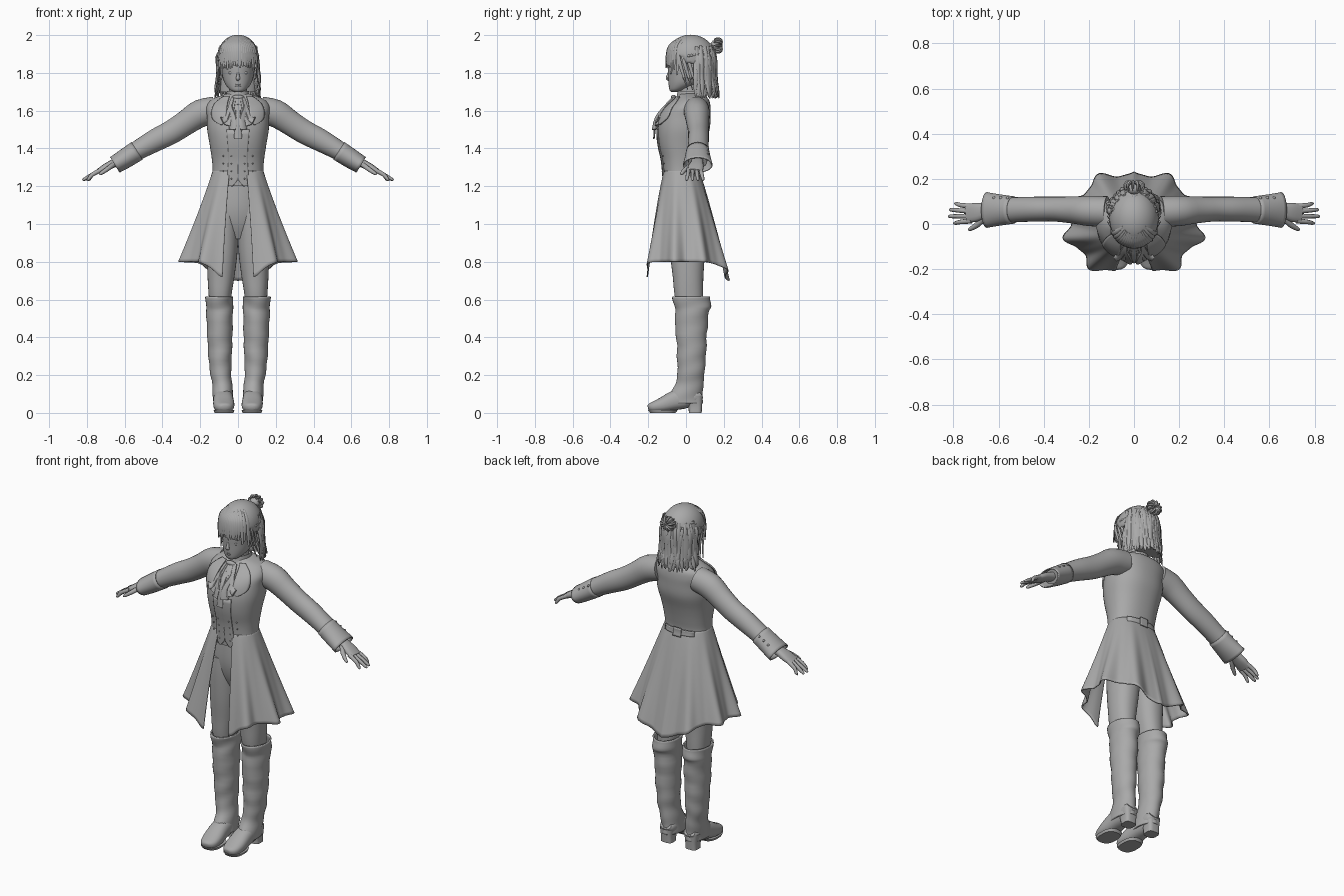
import bpy, bmesh, math, random
from mathutils import Vector, Matrix

random.seed(4)
if "Cube" in bpy.data.objects:
    bpy.data.objects.remove(bpy.data.objects["Cube"])
GREY = (0.4, 0.4, 0.4, 1)
clay = bpy.data.materials.new("plain grey")
clay.use_nodes = True
clay.diffuse_color = GREY
clay.node_tree.nodes["Principled BSDF"].inputs["Base Color"].default_value = GREY

def spline(rows, n=4):
    """Smoothly resample a list of equal-length rows."""
    out, last = [], len(rows) - 1
    for i in range(last):
        a, b, c, d = (Vector(rows[min(max(j, 0), last)]) for j in range(i - 1, i + 3))
        for t in (k / n for k in range(n)):
            out.append(b + (c - a) * (t / 2) + (2 * a - 5 * b + 4 * c - d) * (t * t / 2)
                       + (3 * b - a - 3 * c + d) * (t ** 3 / 2))
    return out + [Vector(rows[-1])]

def bridge(bm, rings, closed=True, caps=True):
    """Skin a list of point rings with quads."""
    loops = [[bm.verts.new(p) for p in ring] for ring in rings]
    n = len(loops[0])
    for low, high in zip(loops, loops[1:]):
        for i in range(n if closed else n - 1):
            j = (i + 1) % n
            bm.faces.new((low[i], low[j], high[j], high[i]))
    if caps and closed:
        bm.faces.new(loops[0][::-1])
        bm.faces.new(loops[-1])

def rounded(value, power):
    return math.copysign(abs(value) ** (2 / power), value)

def oval(centre, u, v, seg, power):
    angles = [math.tau * i / seg for i in range(seg)]
    return [centre + u * rounded(math.cos(a), power) + v * rounded(math.sin(a), power) for a in angles]

def column(bm, rows, power=2, caps=True, seg=32, slouch=0):
    """Upright loft; rows are z, centre x, half width, front y, back y."""
    rings = []
    for z, cx, rx, front, back in spline(rows):
        mid = Vector((cx, (front + back) / 2, z))
        ring = oval(mid, Vector((rx, 0, 0)), Vector((0, (back - front) / 2, 0)), seg, power)
        waves = [math.sin(z * 62 + 2 * math.cos(math.tau * i / seg + 1)) + math.sin(z * 37 + 9 * i / seg)
                 * math.sin(math.tau * i / seg) for i in range(seg)]
        rings.append([p + (p - mid) * slouch * w for p, w in zip(ring, waves)])
    bridge(bm, rings, caps=caps)

def tube(bm, rows, hint, seg=8, power=2, caps=True):
    """Loft along a path; rows are x, y, z, width, thickness (along the hint)."""
    rows = spline(rows, 3)
    pts = [Vector(r[:3]) for r in rows]
    rings = []
    for i, r in enumerate(rows):
        along = (pts[min(i + 1, len(pts) - 1)] - pts[max(i - 1, 0)]).normalized()
        u = along.cross(Vector(hint)).normalized()
        v = u.cross(along).normalized()
        rings.append(oval(pts[i], u * max(r[3], .001), v * max(r[4], .001), seg, power))
    bridge(bm, rings, caps=caps)

def blob(bm, loc, size, seg=12):
    bmesh.ops.create_uvsphere(bm, u_segments=seg, v_segments=max(seg // 2, 6), radius=1,
                              matrix=Matrix.Translation(loc) @ Matrix.Diagonal((*size, 1)))

def finish(bm, name, mirror=False, solid=0):
    bmesh.ops.recalc_face_normals(bm, faces=bm.faces)
    mesh = bpy.data.meshes.new(name)
    bm.to_mesh(mesh)
    bm.free()
    mesh.materials.append(clay)
    mesh.shade_smooth()
    mesh.set_sharp_from_angle(angle=math.radians(50))
    ob = bpy.data.objects.new(name, mesh)
    bpy.context.scene.collection.objects.link(ob)
    if solid:
        mod = ob.modifiers.new("thickness", 'SOLIDIFY')
        mod.thickness, mod.offset = solid, 0
    if mirror:
        ob.modifiers.new("mirror", 'MIRROR')

def make(name, builder, *args, mirror=False, solid=0, **kw):
    bm = bmesh.new()
    builder(bm, *args, **kw)
    finish(bm, name, mirror, solid)

# Coat body
BODY = [(1.2, 0, .15, -.115, .09), (1.27, 0, .135, -.12, .07), (1.34, 0, .138, -.127, .08),
        (1.42, 0, .15, -.145, .1), (1.5, 0, .163, -.15, .125), (1.57, 0, .165, -.135, .13),
        (1.62, 0, .168, -.1, .13), (1.66, 0, .14, -.055, .12), (1.69, 0, .06, -.035, .085)]
POWER = 2.3
make("coat_body", column, BODY, POWER, seg=48)
BODY_FINE = spline(BODY)

def body_point(x, z, side, gap):
    """Point on the coat body surface; side is -1 for front, 1 for back."""
    low, high = next(p for p in zip(BODY_FINE, BODY_FINE[1:]) if z <= p[1][0])
    rx, front, back = low.lerp(high, (z - low[0]) / (high[0] - low[0]))[2:5]
    depth = (1 - min(abs(x / rx), 1) ** POWER) ** (1 / POWER)
    return Vector((x, (front + back) / 2 + side * ((back - front) / 2 * depth + gap), z))

def strip(bm, rows, side, gap):
    """Sheet lying on the coat body; rows are start x, end x, z."""
    bridge(bm, [[body_point(a + (b - a) * i / 8, z, side, gap) for i in range(9)]
                for a, b, z in spline(rows)], closed=False)

# Flared coat skirt with folds, open at the front
def skirt(bm):
    rings, start, cols, top = [], .3, 160, 1.29
    for t in (k / 28 for k in range(29)):
        ring, power = [], POWER - .3 * t
        for i in range(cols + 1):
            a = start + (math.tau - 2 * start) * i / cols
            m = min(a, math.tau - a)
            hem = .8 - .08 * math.exp(-((m - start) / .22) ** 2) - .1 * math.exp(-((m - math.pi) / .55) ** 2)
            fold = 1 + t ** 1.2 * (.08 * math.cos(9.5 * (m - 2.62)) + .02 * math.cos(19 * m))
            ring.append(Vector(((.128 + .167 * t) * fold * rounded(math.sin(a), power),
                                -.025 * (1 - t) - (.09 + .14 * t ** .9) * fold * rounded(math.cos(a), power),
                                top + (hem - top) * t)))
        rings.append(ring)
    bridge(bm, rings, closed=False)

make("coat_skirt", skirt, solid=.006)

# Lapels, waistcoat, back belt, neck band
make("lapel", strip, [(.045, .075, 1.675), (.055, .12, 1.64), (.06, .138, 1.6), (.065, .135, 1.56),
                      (.075, .11, 1.535), (.085, .09, 1.525)], -1, .008, mirror=True, solid=.008)
make("waistcoat", strip, [(.03, .035, 1.2), (.012, .052, 1.22), (0, .056, 1.25), (0, .05, 1.36), (0, .06, 1.5)],
     -1, .004, mirror=True, solid=.006)
make("back_belt", strip, [(-.095, .095, 1.255), (-.095, .095, 1.285)], 1, .006, solid=.008)
make("belt_buckle", strip, [(-.025, .025, 1.245), (-.025, .025, 1.295)], 1, .012, solid=.008)
make("neck_collar", column, [(1.65, 0, .075, -.055, .1), (1.68, 0, .06, -.045, .09), (1.705, 0, .056, -.042, .085)],
     caps=False, solid=.006)
bm = bmesh.new()
for z in (1.24, 1.28, 1.32, 1.36):
    for x in (.035, .078):
        blob(bm, body_point(x, z, -1, .006), (.004, .004, .004), 8)
for i in range(3):
    blob(bm, Vector((.56 + .03 * i, .115, 1.405 - .018 * i)), (.007, .008, .006), 8)
finish(bm, "buttons", mirror=True)

# Pleated neck frill, two layers
bm = bmesh.new()
for count, spread, bottom, out in ((7, .085, 1.5, -.156), (3, .03, 1.45, -.17)):
    for i in range(count):
        s = 2 * i / (count - 1) - 1
        tube(bm, [(.025 * s, -.062, 1.67, .01, .008), (.04 * s, -.11, 1.62, .012, .007),
                  (spread * .75 * s, out + .015, 1.56, .016, .007),
                  (spread * s, out, bottom + .05 * s * s, .021, .004)], (.5 * s, -1, .3), power=3)
blob(bm, (0, -.066, 1.67), (.033, .014, .014))
finish(bm, "neck_frill")

# Sleeves, cuffs and hands
ALONG_Y = (0, 1, 0)
make("sleeve", tube, [(.12, .055, 1.605, .07, .068), (.2, .058, 1.585, .073, .067), (.27, .062, 1.54, .066, .06),
                      (.35, .066, 1.488, .063, .055), (.43, .066, 1.447, .06, .055),
                      (.5, .064, 1.408, .054, .055), (.57, .062, 1.367, .048, .056), (.63, .062, 1.33, .038, .05)],
     ALONG_Y, seg=28, mirror=True)
make("cuff", tube, [(.535, .062, 1.387, .052, .058), (.6, .062, 1.345, .049, .067), (.652, .062, 1.313, .045, .076)],
     ALONG_Y, seg=28, caps=False, mirror=True, solid=.006)
bm = bmesh.new()
tube(bm, [(.61, .06, 1.34, .024, .03), (.66, .058, 1.32, .022, .034), (.7, .052, 1.3, .02, .042),
          (.74, .046, 1.278, .014, .04)], ALONG_Y, seg=16, power=2.5)
for base, tip, reach in ((.078, .09, .795), (.056, .063, .818), (.035, .034, .822), (.014, .004, .8)):
    tube(bm, [(.72, base, 1.289, .012, .012), (.77, (base + tip) / 2, 1.262, .011, .01),
              (reach - .008, tip, 1.237, .008, .008), (reach, tip, 1.23, .003, .003)], ALONG_Y)
tube(bm, [(.66, .035, 1.315, .015, .014), (.69, .0, 1.292, .013, .013), (.725, -.022, 1.268, .009, .009),
          (.735, -.025, 1.262, .003, .003)], (0, 0, 1))
finish(bm, "hand", mirror=True)

# Trousers
make("trouser_hips", column, [(.92, 0, .07, -.05, .06), (1, 0, .14, -.085, .1), (1.1, 0, .148, -.103, .11),
                              (1.25, 0, .115, -.1, .06)])
make("trouser_leg", column, [(.5, .097, .05, -.035, .085), (.62, .095, .06, -.06, .09), (.72, .09, .071, -.07, .092),
                             (.85, .083, .08, -.085, .1), (1, .077, .08, -.095, .105), (1.1, .07, .07, -.095, .1)],
     2.2, mirror=True)

# Tall slouched boots
make("boot_shaft", column, [(.05, .078, .05, -.105, .086), (.1, .08, .05, -.078, .086), (.16, .085, .049, -.05, .086),
                            (.22, .092, .052, -.042, .097), (.3, .095, .058, -.042, .1), (.42, .096, .063, -.05, .108),
                            (.53, .098, .066, -.055, .115), (.565, .098, .068, -.06, .13), (.615, .098, .07, -.065, .125)],
     caps=False, slouch=.03, mirror=True, solid=.008)
bm = bmesh.new()
tube(bm, [(.078, .08, .1, .02, .035), (.078, .06, .09, .035, .045), (.078, 0, .08, .054, .05),
          (.077, -.06, .066, .052, .053), (.075, -.12, .044, .041, .056), (.073, -.165, .033, .03, .05),
          (.071, -.19, .03, .022, .036), (.07, -.2, .028, .012, .018)], (1, 0, 0), seg=24, power=2.4)
column(bm, [(0, .08, .036, .015, .083), (.04, .08, .037, .01, .085), (.09, .08, .045, -.02, .088)], 3.5)
column(bm, [(.0, .074, .05, -.19, -.055), (.014, .074, .055, -.2, -.045)], 2.6)
finish(bm, "boot_foot", mirror=True)

# Neck, head and face
make("neck", column, [(1.62, 0, .055, -.035, .08), (1.68, 0, .048, -.035, .07), (1.76, 0, .05, -.035, .075)])
bm = bmesh.new()
column(bm, [(1.7, 0, .022, -.08, -.03), (1.712, 0, .044, -.088, .0), (1.745, 0, .07, -.092, .07),
            (1.79, 0, .084, -.094, .11), (1.85, 0, .09, -.096, .125), (1.92, 0, .08, -.08, .125), (1.97, 0, .045, -.03, .08)])
tube(bm, [(0, -.088, 1.81, .005, .005), (0, -.095, 1.785, .008, .008), (0, -.098, 1.77, .012, .009),
          (0, -.09, 1.762, .007, .005)], ALONG_Y)
for z in (1.738, 1.731):
    blob(bm, (0, -.087, z), (.018, .006, .005))
for s in (-1, 1):
    blob(bm, (s * .037, -.08, 1.8), (.016, .005, .007))
    blob(bm, (s * .089, .02, 1.79), (.009, .017, .028))
finish(bm, "head")

# Hair cap cut away over the face, and the mass behind the neck
bm = bmesh.new()
blob(bm, (0, .025, 1.885), (.106, .127, .114), 40)
face_side = [v for v in bm.verts if v.co.z < 1.8 or (v.co.y < .04 and v.co.z < 1.84) or (v.co.y < -.03 and v.co.z < 1.88)]
bmesh.ops.delete(bm, geom=face_side, context='VERTS')
finish(bm, "hair_cap", solid=.006)
make("hair_back", column, [(1.7, 0, .095, .07, .155), (1.78, 0, .1, .06, .152), (1.88, 0, .1, .04, .148)])

# Loose locks round the sides and back
bm = bmesh.new()
for i in range(54):
    a = math.radians(6 + 168 * i / 53)
    out, row = Vector((math.cos(a), math.sin(a), 0)), []
    for z, k, w in ((1.93, .86, .008), (1.87, .99, .013), (1.78, 1.0, .014), (1.72, 1.07, .012), (1.68, 1.13, .003)):
        k += random.uniform(-.03, .05)
        row.append((out.x * .105 * k + random.uniform(-.008, .008), .04 + out.y * .116 * k,
                    z + random.uniform(-.015, .015), w, w * .55))
    tube(bm, row, out, seg=6)

# Fringe and face-framing locks
for i in range(19):
    x = -.096 + .192 * i / 18
    y = .02 - .124 * math.sqrt(1 - (x / .112) ** 2)
    end = 1.828 - .03 * (abs(x) / .096) ** 4 + random.uniform(-.01, .01)
    tube(bm, [(x * .5, y * .5 + .01, 1.98, .007, .005), (x * .85, y * .85, 1.945, .011, .005), (x, y, 1.89, .011, .004),
              (x * 1.02 + random.uniform(-.006, .006), y - .002, end, .004, .002)], (x, y - .02, 0), seg=6)
for s in (-1, 1):
    for y in (-.045, -.02, .005):
        tube(bm, [(s * .085, y, 1.93, .006, .004), (s * .1, y + .008, 1.87, .01, .005),
                  (s * .1, y + .03, 1.79, .007, .005), (s * .118, y + .055, 1.71, .002, .002)], (s, 0, 0), seg=6)

# Combed strands over the crown towards the bun, and side braids
for i in range(19):
    x = -.09 + .18 * i / 18
    arch = math.sqrt(1 - (x / .106) ** 2)
    tube(bm, [(x, .025 - .085 * arch, 1.885 + .078 * arch, .004, .003), (x, .02, 1.884 + .111 * arch, .008, .003),
              (x * .75, .09, 1.885 + .091 * arch, .007, .003), (x * .2, .15, 1.94, .004, .004)], (x, 0, .1), seg=6)
for s in (-1, 1):
    for i in range(16):
        a = i / 15 * math.pi / 2
        blob(bm, Vector((s * .103 * math.cos(a), .015 + .13 * math.sin(a), 1.89 + .04 * i / 15)), (.01, .01, .008), 8)
finish(bm, "hair_locks")

# Bun of coiled loops
bm = bmesh.new()
blob(bm, (0, .155, 1.945), (.03, .026, .03))
for i in range(11):
    c, s = math.cos(math.tau * i / 11), math.sin(math.tau * i / 11)
    tube(bm, [(c * .008, .178, 1.945 + s * .008, .006, .006), (c * .026, .186, 1.945 + s * .025, .009, .007),
              (c * .042, .17, 1.945 + s * .036, .008, .006), (c * .036, .148, 1.945 + s * .032, .004, .004)],
         (-s, 0, c), seg=6)
finish(bm, "hair_bun")
